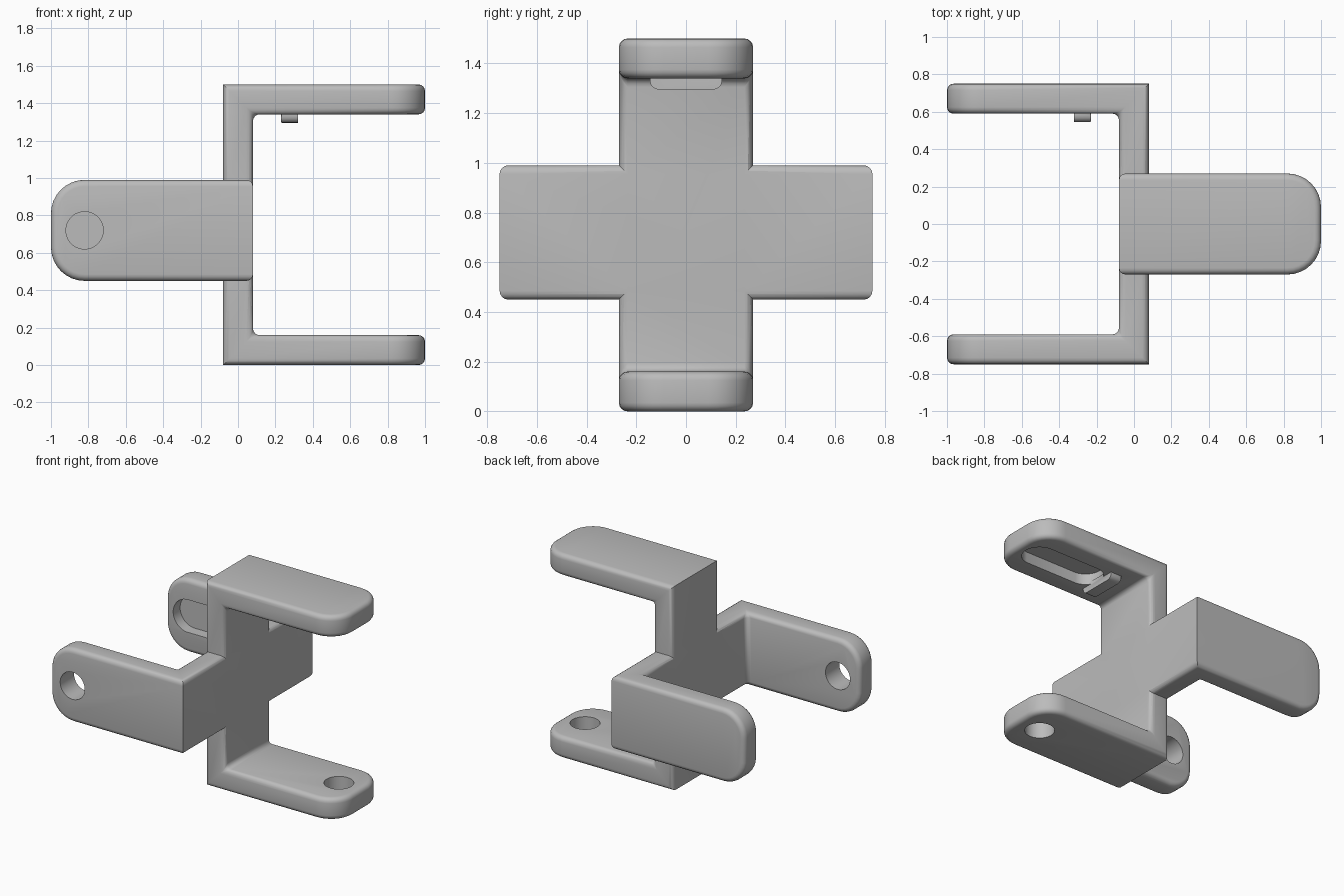
import bpy, bmesh, math
from mathutils import Matrix, Vector

cube = bpy.data.objects.get("Cube")
if cube:
    bpy.data.objects.remove(cube, do_unlink=True)

GREY = (0.5, 0.5, 0.5)
mat = bpy.data.materials.new("plain grey")
mat.use_nodes = True
mat.diffuse_color = (*GREY, 1)
mat.node_tree.nodes["Principled BSDF"].inputs["Base Color"].default_value = (*GREY, 1)

HALF, WIDTH, THICK = 0.75, 0.27, 0.16   # half height, half width, wall
ROOT, TIP, PIN = -0.08, 1.0, 0.82       # outer root face, arm end, pin centre


def finish(bm, name):
    bmesh.ops.recalc_face_normals(bm, faces=bm.faces)
    mesh = bpy.data.meshes.new(name)
    bm.to_mesh(mesh)
    bm.free()
    mesh.materials.append(mat)
    obj = bpy.data.objects.new(name, mesh)
    bpy.context.collection.objects.link(obj)
    return obj


def prism(points, depth):
    """Extrude a closed outline along the given vector."""
    bm = bmesh.new()
    face = bm.faces.new([bm.verts.new(p) for p in points])
    new = bmesh.ops.extrude_face_region(bm, geom=[face])["geom"]
    bmesh.ops.translate(bm, vec=depth, verts=[v for v in new if isinstance(v, bmesh.types.BMVert)])
    bmesh.ops.recalc_face_normals(bm, faces=bm.faces)
    return bm


def bevel(bm, edges, offset, segments):
    bmesh.ops.bevel(bm, geom=edges, offset=offset, segments=segments,
                    profile=0.5, affect='EDGES', clamp_overlap=True)


def slot_outline(x0, x1, radius, z):
    """Rounded slot around two centres; a circle when they coincide."""
    pts = []
    for i in range(32):
        a = math.pi * (2 * i + 1) / 32 - math.pi / 2
        cx = x1 if math.cos(a) > 0 else x0
        pts.append((cx + radius * math.cos(a), radius * math.sin(a), z))
    return pts


def boolean(target, other, operation):
    mod = target.modifiers.new("bool", 'BOOLEAN')
    mod.operation, mod.object, mod.solver = operation, other, 'EXACT'
    bpy.context.view_layer.objects.active = target
    bpy.ops.object.modifier_apply(modifier=mod.name)
    bpy.data.objects.remove(other, do_unlink=True)


def u_bracket(name, transform):
    # U outline with rounded arm ends and softened edges
    inner = HALF - THICK
    outline = [(ROOT, -HALF), (TIP, -HALF), (TIP, -inner), (-ROOT, -inner),
               (-ROOT, inner), (TIP, inner), (TIP, HALF), (ROOT, HALF)]
    bm = prism([(x, -WIDTH, z) for x, z in outline], (0, 2 * WIDTH, 0))
    tips = [e for e in bm.edges if all(v.co.x > 0.99 for v in e.verts)
            and abs(e.verts[0].co.y - e.verts[1].co.y) < 0.01]
    bevel(bm, tips, 0.18, 8)

    def outer_root(e):
        return (all(v.co.x < ROOT + 0.01 for v in e.verts)
                and abs(e.verts[0].co.y - e.verts[1].co.y) > 0.1)
    soft = [e for e in bm.edges if e.calc_face_angle(0) > 0.5 and not outer_root(e)]
    bevel(bm, soft, 0.035, 4)
    body = finish(bm, name)

    # Pin hole through one arm, blind guide slot inside the other
    hole = finish(prism(slot_outline(PIN, PIN, 0.1, -HALF - 0.1), (0, 0, 0.4)), "hole_cutter")
    boolean(body, hole, 'DIFFERENCE')
    slot = finish(prism(slot_outline(0.42, PIN, 0.12, inner - 0.05), (0, 0, 0.13)), "slot_cutter")
    boolean(body, slot, 'DIFFERENCE')

    # Stop bar at the inner end of the slot
    bm = bmesh.new()
    bmesh.ops.create_cube(bm, size=1)
    for v in bm.verts:
        v.co = Vector((0.275 + 0.09 * v.co.x, 0.29 * v.co.y, inner - 0.0125 + 0.065 * v.co.z))
    ends = [e for e in bm.edges if all(v.co.z < inner - 0.02 for v in e.verts)
            and abs(e.verts[0].co.x - e.verts[1].co.x) > 0.01]
    bevel(bm, ends, 0.035, 4)
    low = [e for e in bm.edges if e.calc_face_angle(0) > 0.5
           and all(v.co.x < 0.24 and v.co.z < inner - 0.005 for v in e.verts)]
    bevel(bm, low, 0.015, 3)
    boolean(body, finish(bm, "stop_bar"), 'UNION')
    body.data.transform(transform)
    return body


# Upright bracket opens to +x; the second is turned to open to -x
upright = u_bracket("crossed_bracket", Matrix.Translation((0, 0, HALF)))
turn = Matrix(((-1, 0, 0, 0), (0, 0, 1, 0), (0, 1, 0, 0.72), (0, 0, 0, 1)))
level = u_bracket("level_bracket", turn)
boolean(upright, level, 'UNION')

bpy.ops.object.select_all(action='DESELECT')
upright.select_set(True)
bpy.context.view_layer.objects.active = upright
bpy.ops.object.shade_smooth_by_angle(angle=math.radians(35))
